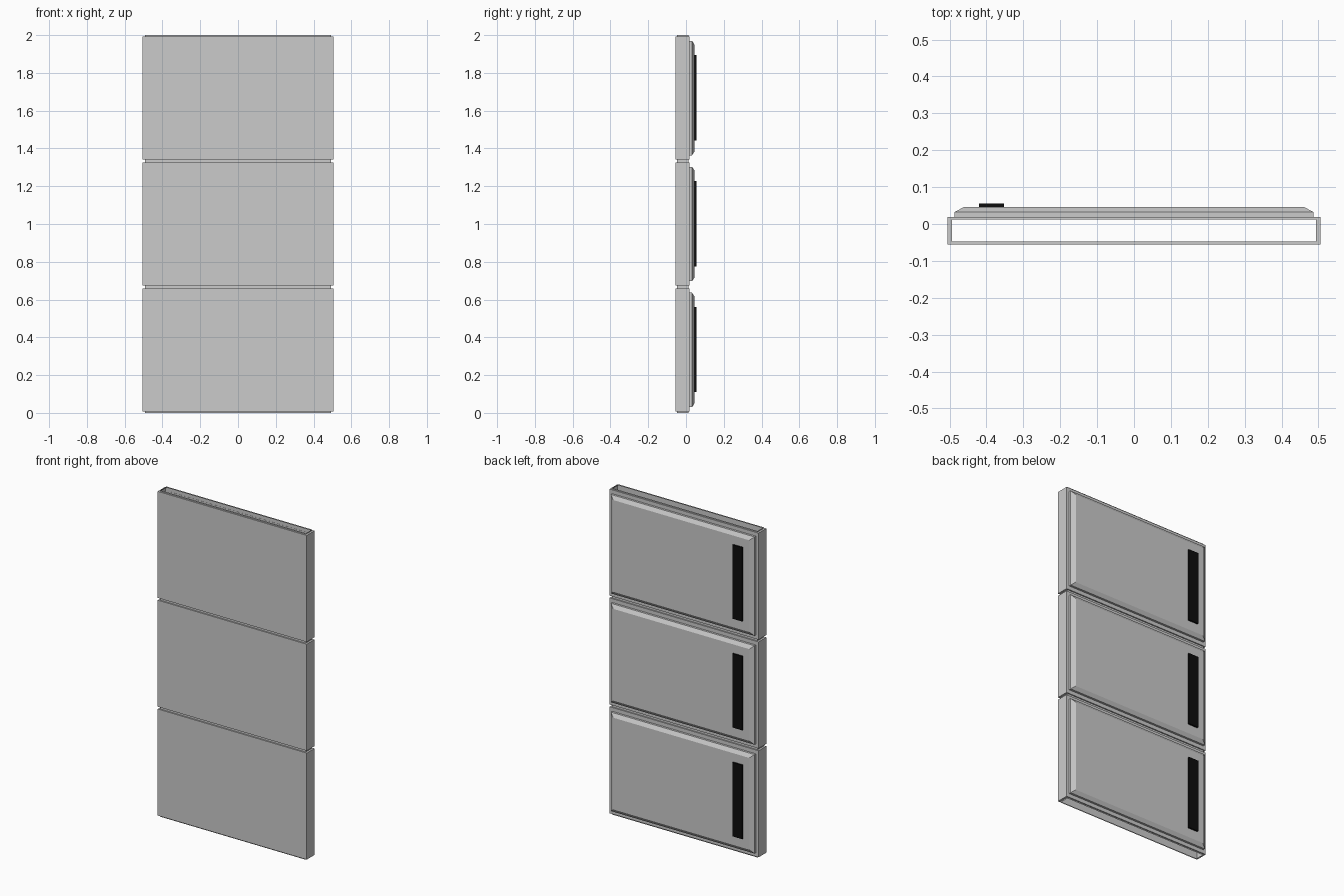
import bpy, bmesh

if "Cube" in bpy.data.objects:
    bpy.data.objects.remove(bpy.data.objects["Cube"])

PITCH = 2.0 / 3.0
LIP = 0.007


def build(name, rings, cap_start, cap_end, mat=None):
    """Bridge a sequence of four-point rings, optionally capping the ends."""
    bm = bmesh.new()
    loops = [[bm.verts.new(p) for p in ring] for ring in rings]
    for a, b in zip(loops, loops[1:]):
        for i in range(4):
            j = (i + 1) % 4
            bm.faces.new((a[i], a[j], b[j], b[i]))
    if cap_start:
        bm.faces.new(loops[0][::-1])
    if cap_end:
        bm.faces.new(loops[-1])
    me = bpy.data.meshes.new(name)
    bm.to_mesh(me)
    bm.free()
    ob = bpy.data.objects.new(name, me)
    bpy.context.collection.objects.link(ob)
    if mat:
        me.materials.append(mat)
    return ob


def flat_ring(hx, y0, y1, z):
    return [(-hx, y0, z), (hx, y0, z), (hx, y1, z), (-hx, y1, z)]


def upright_ring(x0, x1, z0, z1, y):
    return [(x0, y, z0), (x0, y, z1), (x1, y, z1), (x1, y, z0)]


black = bpy.data.materials.new("black")
black.diffuse_color = (0.004, 0.004, 0.004, 1)
black.use_nodes = True
black.node_tree.nodes["Principled BSDF"].inputs["Base Color"].default_value = black.diffuse_color

for n in range(3):
    z0, z1 = n * PITCH, (n + 1) * PITCH
    zc = (z0 + z1) / 2

    # Hollow cabinet with a recessed joining lip at each open end
    inner, outer = (0.493, -0.048, 0.012), (0.505, -0.056, 0.019)
    build(f"cabinet_{n + 1}", [
        flat_ring(*inner, z0), flat_ring(*inner, z0 + LIP),
        flat_ring(*outer, z0 + LIP), flat_ring(*outer, z1 - LIP),
        flat_ring(*inner, z1 - LIP), flat_ring(*inner, z1)], False, False)

    # Rear cover with chamfered rim
    build(f"rear_cover_{n + 1}", [
        upright_ring(-hx, hx, zc - hz, zc + hz, y)
        for hx, hz, y in ((0.487, 0.303, 0.018), (0.487, 0.303, 0.032),
                          (0.461, 0.281, 0.046))], True, True)

    # Black vertical strip on the cover
    build(f"rear_strip_{n + 1}", [
        upright_ring(-0.42, -0.353, zc - 0.224, zc + 0.228, y)
        for y in (0.045, 0.056)], True, True, black)
